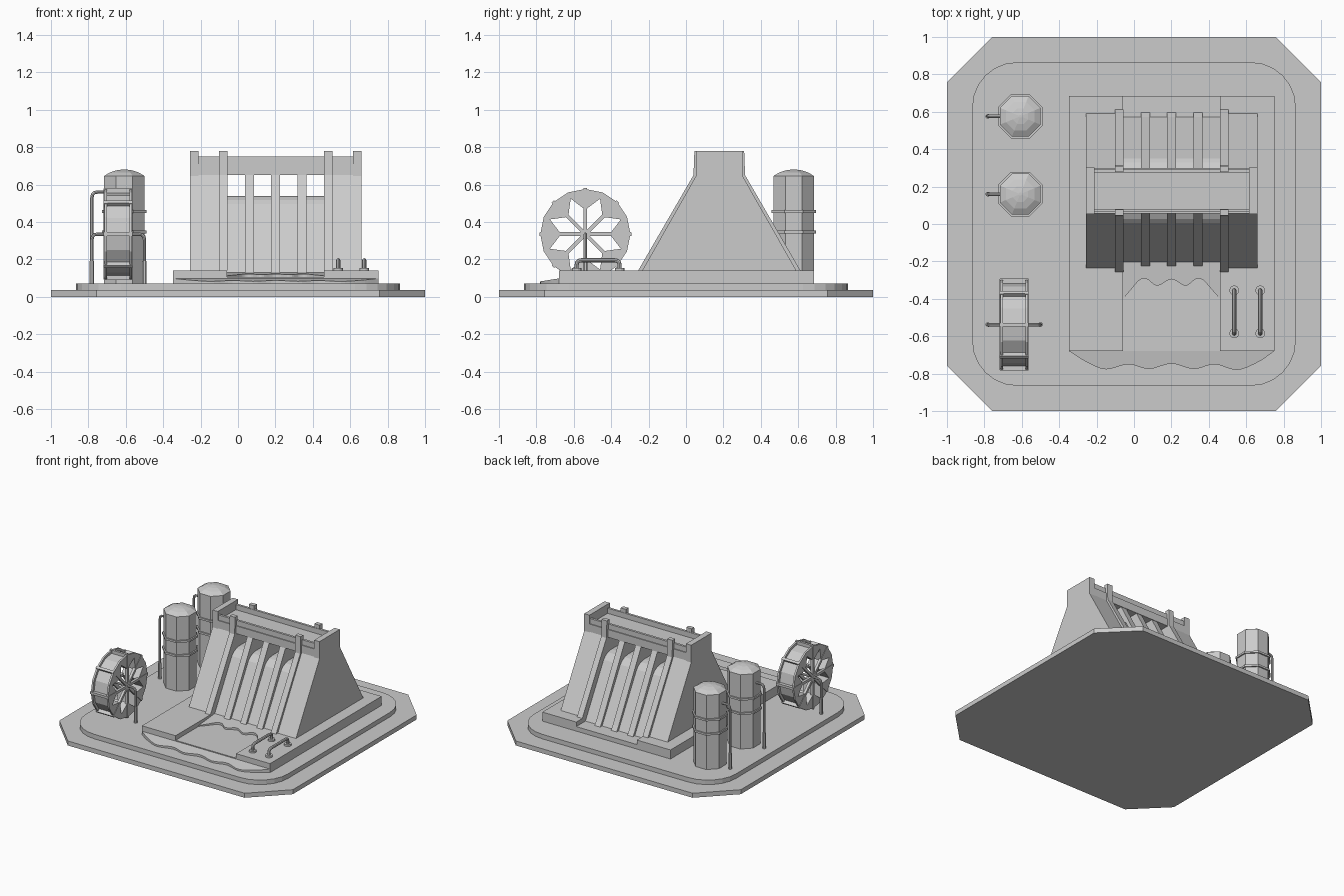
import bpy, bmesh
from math import sin, cos, pi
from mathutils import Vector

if "Cube" in bpy.data.objects:
    bpy.data.objects.remove(bpy.data.objects["Cube"])


def mesh_obj(name, bm, hidden=None):
    """Make an object; faces pointing along 'hidden' (covered by a neighbour) are left open."""
    bmesh.ops.recalc_face_normals(bm, faces=bm.faces)
    if hidden:
        d = Vector(hidden)
        bm.normal_update()
        bmesh.ops.delete(bm, geom=[f for f in bm.faces if f.normal.dot(d) > .99], context='FACES')
    me = bpy.data.meshes.new(name)
    bm.to_mesh(me)
    bm.free()
    ob = bpy.data.objects.new(name, me)
    bpy.context.collection.objects.link(ob)
    return ob


DOWN = (0, 0, -1)


def extrude(name, pts, axis, a, b, hidden=None):
    """Extrude a 2D profile: 'z' takes (x, y), 'x' takes (y, z), 'y' takes (x, z)."""
    place = {'z': lambda p, t: (p[0], p[1], t), 'x': lambda p, t: (t, p[0], p[1]),
             'y': lambda p, t: (p[0], t, p[1])}[axis]
    bm = bmesh.new()
    lo, hi = ([bm.verts.new(place(p, t)) for p in pts] for t in (a, b))
    bm.faces.new(lo)
    bm.faces.new(hi)
    for i in range(len(pts)):
        j = (i + 1) % len(pts)
        bm.faces.new((lo[i], lo[j], hi[j], hi[i]))
    return mesh_obj(name, bm, hidden)


def rect(x0, x1, y0, y1):
    return [(x0, y0), (x1, y0), (x1, y1), (x0, y1)]


def lathe(name, cx, cy, rings, n=8, hidden=DOWN):
    """Stack of n-sided (radius, z) rings, flat side facing the axes."""
    bm = bmesh.new()
    loops = [[bm.verts.new((cx + r * cos(2 * pi * (i + .5) / n), cy + r * sin(2 * pi * (i + .5) / n), z))
              for i in range(n)] for r, z in rings]
    for lo, hi in zip(loops, loops[1:]):
        for i in range(n):
            bm.faces.new((lo[i], lo[(i + 1) % n], hi[(i + 1) % n], hi[i]))
    bm.faces.new(loops[0])
    bm.faces.new(loops[-1])
    return mesh_obj(name, bm, hidden)


def tube(name, pts, r, bend=0.03):
    """Round pipe along a path with rounded corners."""
    pts = [Vector(p) for p in pts]
    path = [pts[0]]
    for a, b, c in zip(pts, pts[1:], pts[2:]):
        p, q = b + (a - b).normalized() * bend, b + (c - b).normalized() * bend
        path += [p * (1 - t) ** 2 + b * 2 * t * (1 - t) + q * t * t for t in (0, .33, .67, 1)]
    path.append(pts[-1])
    cu = bpy.data.curves.new(name, 'CURVE')
    cu.dimensions = '3D'
    cu.bevel_depth, cu.bevel_resolution = r, 2
    sp = cu.splines.new('POLY')
    sp.points.add(len(path) - 1)
    for s, p in zip(sp.points, path):
        s.co = (*p, 1)
    ob = bpy.data.objects.new(name, cu)
    bpy.context.collection.objects.link(ob)
    bpy.ops.object.select_all(action='DESELECT')
    ob.select_set(True)
    bpy.context.view_layer.objects.active = ob
    bpy.ops.object.convert(target='MESH')
    bpy.ops.object.shade_smooth_by_angle()


def wavy(pts, n=5):
    """Catmull-Rom curve through 2D points."""
    v = [Vector(p) for p in pts]
    v = [2 * v[0] - v[1]] + v + [2 * v[-1] - v[-2]]
    out = []
    for a, b, c, d in zip(v, v[1:], v[2:], v[3:]):
        for t in (i / n for i in range(n)):
            out.append(.5 * (2 * b + (c - a) * t + (2 * a - 5 * b + 4 * c - d) * t * t
                             + (3 * b - a - 3 * c + d) * t ** 3))
    return out + [v[-2]]


def slope_top(ob, z_split, y0, z0, grade):
    """Tilt the upper vertices of a slab along y."""
    for v in ob.data.vertices:
        if v.co.z > z_split:
            v.co.z = z0 + (v.co.y - y0) * grade


# terraced base: chamfered plate, then rounded ground with an opening for the platform
k = 0.757
octagon = [(-1, -k), (-k, -1), (k, -1), (1, -k), (1, k), (k, 1), (-k, 1), (-1, k)]
R, H = 0.24, 0.865
rounded = [(sx * (H - R) + R * cos(q * pi / 2 + t * pi / 12), sy * (H - R) + R * sin(q * pi / 2 + t * pi / 12))
           for q, (sx, sy) in enumerate([(1, 1), (-1, 1), (-1, -1), (1, -1)]) for t in range(7)]
bm = bmesh.new()
rings = []
for pts, z in ((octagon, 0), (octagon, .035), (rounded, .035), (rounded, .07), (rect(-.347, .75, -.68, .685), .07)):
    vs = [bm.verts.new((*p, z)) for p in pts]
    rings.append((vs, [bm.edges.new((a, b)) for a, b in zip(vs, vs[1:] + vs[:1])]))
bm.faces.new(rings[0][0])
for i in (0, 2):
    lo, hi = rings[i][0], rings[i + 1][0]
    for j in range(len(lo)):
        bm.faces.new((lo[j - 1], lo[j], hi[j], hi[j - 1]))
for i in (1, 3):
    bmesh.ops.triangle_fill(bm, edges=rings[i][1] + rings[i + 1][1], use_beauty=True, normal=(0, 0, 1))
mesh_obj('base_and_ground', bm)

# dam platform with the water channel through the middle
extrude('platform', [(-.347, .07), (-.347, .14), (-.058, .14), (-.058, .105), (.46, .105), (.46, .14),
                     (.75, .14), (.75, .07)], 'y', -.68, .685, DOWN)

# sloping foam at the foot of the spillway
foam = wavy([(-.058, -.40), (-.015, -.35), (.03, -.30), (.07, -.295), (.125, -.33), (.2, -.295),
             (.275, -.33), (.33, -.295), (.37, -.30), (.415, -.35), (.46, -.40)])
ob = extrude('spillway_foam', foam + [(.46, -.19), (-.058, -.19)], 'z', .104, .125, DOWN)
slope_top(ob, .11, -.40, .112, .09)

# sloping pool spilling over the front edge, scalloped outline
pool = wavy([(-.347, -.68), (-.25, -.74), (-.15, -.777), (-.03, -.75), (.08, -.775), (.2, -.747),
             (.32, -.775), (.43, -.75), (.55, -.78), (.66, -.74), (.75, -.68)])
slope_top(extrude('pool_edge', pool, 'z', .07, .10, DOWN), .09, -.68, .098, .16)

# dam end blocks, end walls and tall piers
C = .178


def sym(half):
    """Mirror a (distance, z) half profile about the dam centre line."""
    return [(C - d, z) for d, z in half] + [(C + d, z) for d, z in reversed(half)]


block = sym([(.412, .14), (.122, .65), (.122, .71)])
pier = sym([(.434, .14), (.138, .65), (.133, .78), (.10, .78), (.10, .70)])
for side, x0, x1, w0, p0 in (('left', -.256, -.058, -.256, -.102), ('right', .46, .66, .615, .46)):
    extrude('dam_block_' + side, block, 'x', x0, x1, DOWN)
    extrude('end_wall_' + side, rect(w0, w0 + .045, C - .124, C + .124), 'z', .64, .78, DOWN)
    extrude('pier_' + side, pier, 'x', p0, p0 + .045, DOWN)

# spillway with rounded crest and three ribs
ob = extrude('spillway', sym([(.395, .105), (.375, .14), (.172, .495), (.15, .517), (.12, .533), (.08, .54)]),
             'x', -.058, .46, DOWN)
for i, x in enumerate((.037, .177, .317)):
    extrude('spillway_rib_%d' % i, sym([(.418, .105), (.395, .14), (.118, .65)]), 'x', x, x + .048, DOWN)

# bridge deck and slightly recessed parapets
extrude('bridge_deck', rect(-.058, .46, C - .122, C + .122), 'z', .65, .71)
for name, y in (('front', C - .115), ('back', C + .097)):
    extrude('parapet_' + name, rect(-.215, .617, y, y + .018), 'z', .71, .75, DOWN)

# storage tanks with hoops and side pipe
c8, TX = cos(pi / 8), -.608
for i, y in enumerate((.16, .576)):
    lathe('tank_%d' % i, TX, y, [(.109 / c8, .07), (.109 / c8, .645), (.083, .665), (.045, .676), (.008, .681)])
    for z in (.338, .448):
        lathe('tank_%d_hoop' % i, TX, y, [(.119 / c8, z), (.119 / c8, z + .015)], hidden=None)
    tube('tank_%d_pipe' % i, [(-.71, y, .56), (-.781, y, .56), (-.781, y, .07)], .009)
    lathe('tank_%d_pipe_foot' % i, -.781, y, [(.013, .07), (.013, .19)])

# water wheel: star-holed drum and side rims
WX, WY, WZ = -.641, -.538, .335


def star_ring(name, x0, x1, outer, tip, valley, n=16):
    bm = bmesh.new()
    loops = []
    for x, o in ((x0, 1), (x1, 1), (x1, 0), (x0, 0)):
        radii = [outer if o else (tip if i % 2 else valley) for i in range(n)]
        loops.append([bm.verts.new((x, WY + r * cos(2 * pi * i / n), WZ + r * sin(2 * pi * i / n)))
                      for i, r in enumerate(radii)])
    for p, q in zip(loops, loops[1:] + loops[:1]):
        for i in range(n):
            j = (i + 1) % n
            bm.faces.new((p[i], p[j], q[j], q[i]))
    mesh_obj(name, bm)


def radial_bar(name, angle, r0, r1, half, x0, x1):
    """Flat bar pointing outward from the wheel axis."""
    u, v = Vector((cos(angle), sin(angle))), Vector((-sin(angle), cos(angle)))
    c = Vector((WY, WZ))
    extrude(name, [c + u * p + v * q for p, q in ((r0, -half), (r1, -half), (r1, half), (r0, half))], 'x', x0, x1)


star_ring('wheel_drum', WX - .062, WX + .062, .222, .205, .13)
for s in (-1, 1):
    x = WX + s * .067
    star_ring('wheel_rim', x - .007, x + .007, .241, .205, .13)
    for i in range(8):
        radial_bar('wheel_spoke', i * pi / 4, 0, .243, .010, x - .01, x + .01)
for i in range(8):
    radial_bar('wheel_paddle_bar', i * pi / 4, .21, .246, .009, WX - .076, WX + .076)

# wheel axle bending down into two feet
tube('wheel_axle', [(-.781, WY, .07), (-.781, WY, WZ), (-.50, WY, WZ), (-.50, WY, .07)], .009)
for x in (-.781, -.50):
    lathe('axle_foot', x, WY, [(.013, .07), (.013, .19)])

# bent pipes with flanges on the right slab
for x in (.536, .675):
    tube('slab_pipe', [(x, -.585, .14), (x, -.585, .195), (x, -.355, .195), (x, -.355, .14)], .011, .025)
    for y in (-.585, -.355):
        lathe('pipe_flange', x, y, [(.026, .14), (.026, .153)], 12)
